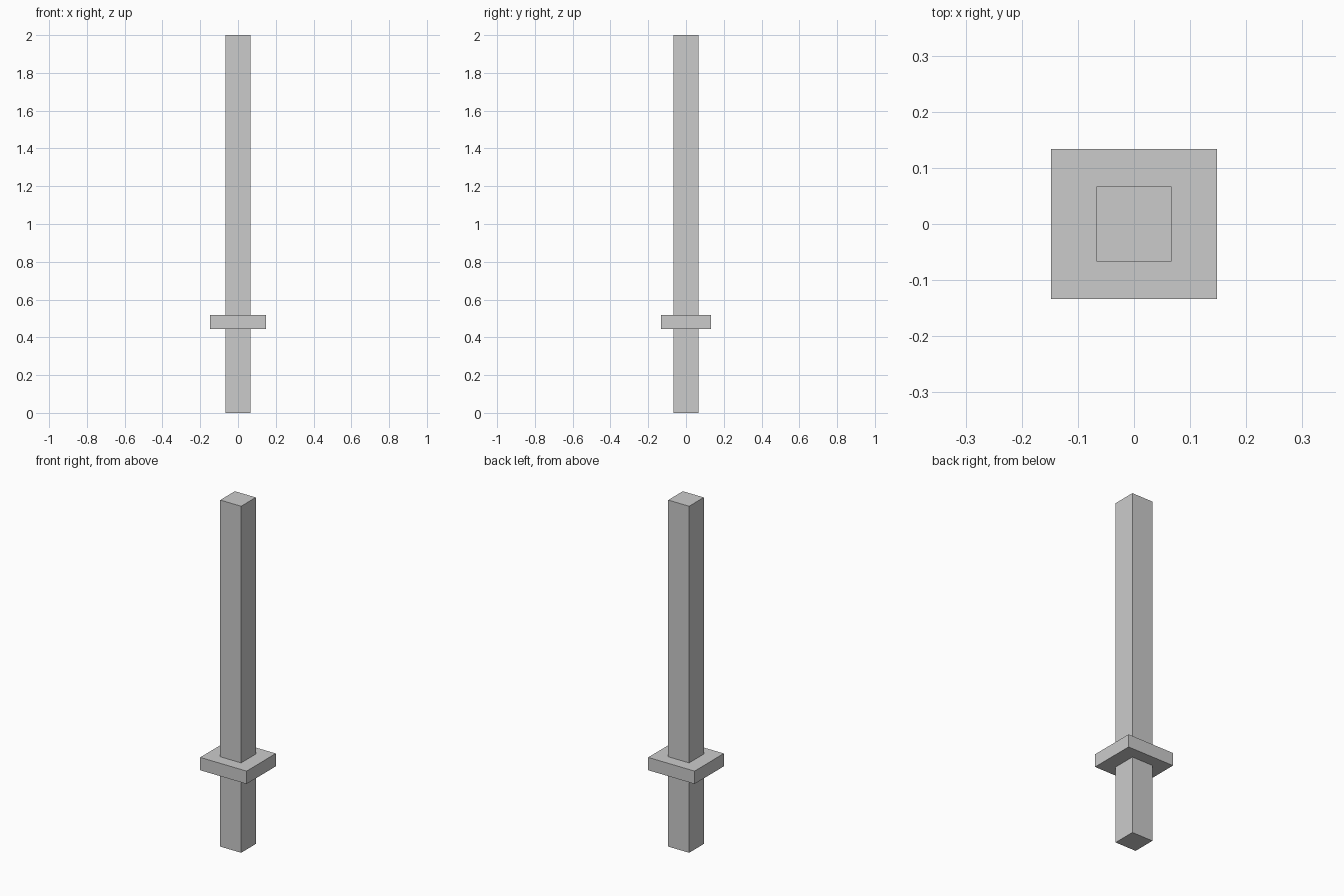
import bpy

if "Cube" in bpy.data.objects:
    bpy.data.objects.remove(bpy.data.objects["Cube"])

U = 2 / 27  # one block unit; the whole model is 27 units tall


def box(name, width, depth, bottom, top):
    """Axis-aligned box centred on x = y = 0, sized in block units."""
    bpy.ops.mesh.primitive_cube_add(size=1, location=(0, 0, (bottom + top) / 2 * U))
    obj = bpy.context.object
    obj.name = name
    obj.scale = (width * U, depth * U, (top - bottom) * U)
    bpy.ops.object.transform_apply(location=False, rotation=False, scale=True)
    return obj


# Grip, cross guard and blade stacked end to end
box("grip", 1.8, 1.8, 0, 6)
box("cross_guard", 4, 3.6, 6, 7)
box("blade", 1.8, 1.8, 7, 27)
